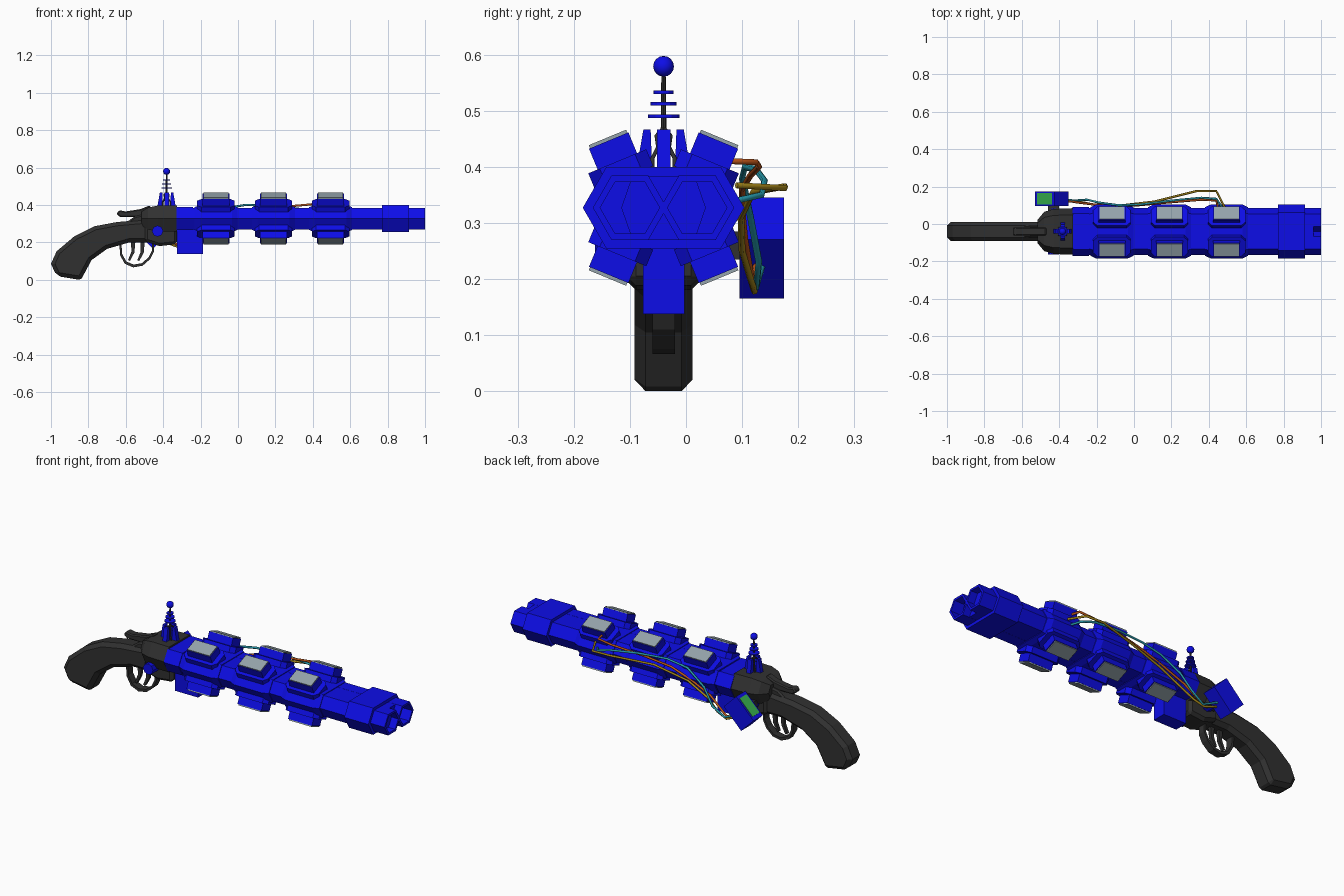
import bpy, bmesh, math
from mathutils import Matrix, Vector

if "Cube" in bpy.data.objects:
    bpy.data.objects.remove(bpy.data.objects["Cube"])

CY, CZ, OFF = -0.04, 0.327, 0.06      # gun axis and barrel spacing


def material(name, rgb):
    m = bpy.data.materials.new(name)
    m.diffuse_color = (*rgb, 1)
    m.use_nodes = True
    m.node_tree.nodes["Principled BSDF"].inputs["Base Color"].default_value = m.diffuse_color
    return m


BLUE = material("blue", (0.004, 0.004, 0.8))
BLACK = material("black", (0.03, 0.03, 0.03))
STEEL = material("steel", (0.3, 0.37, 0.41))
GREEN = material("green", (0.04, 0.45, 0.08))
ORANGE = material("orange", (0.5, 0.09, 0.01))
TEAL = material("teal", (0.02, 0.33, 0.42))
YELLOW = material("yellow", (0.38, 0.24, 0.01))


def finish(name, bm, mat, matrix=None, bevel=0):
    if matrix:
        bm.transform(matrix)
    bmesh.ops.recalc_face_normals(bm, faces=bm.faces)
    me = bpy.data.meshes.new(name)
    bm.to_mesh(me)
    bm.free()
    me.materials.append(mat)
    ob = bpy.data.objects.new(name, me)
    bpy.context.collection.objects.link(ob)
    if bevel:
        mod = ob.modifiers.new("bevel", 'BEVEL')
        mod.width, mod.segments = bevel, 1
        mod.limit_method = 'ANGLE'
        mod.angle_limit = math.radians(50)
    return ob


def loft(name, sections, mat, matrix=None, bevel=0):
    """Skin equal-length loops of 3D points and cap both ends."""
    bm = bmesh.new()
    rings = [[bm.verts.new(p) for p in s] for s in sections]
    for a, b in zip(rings, rings[1:]):
        for i in range(len(a)):
            j = (i + 1) % len(a)
            bm.faces.new((a[i], a[j], b[j], b[i]))
    bm.faces.new(rings[0])
    bm.faces.new(rings[-1])
    return finish(name, bm, mat, matrix, bevel)


def prism(name, pts, half, mat, y=CY, bevel=0):
    """Side profile in x/z, extruded across y."""
    return loft(name, [[(x, y + s, z) for x, z in pts] for s in (-half, half)], mat, None, bevel)


def box(name, lo, hi, mat, matrix=None, bevel=0):
    (a, b, c), (d, e, f) = lo, hi
    return loft(name, [[(a, b, z), (d, b, z), (d, e, z), (a, e, z)] for z in (c, f)], mat, matrix, bevel)


def lathe(name, prof, n, mat, matrix):
    """Spin an (along, radius) profile round the local x axis."""
    bm = bmesh.new()
    vs = [bm.verts.new((h, r, 0)) for h, r in prof]
    es = [bm.edges.new(p) for p in zip(vs, vs[1:])]
    bmesh.ops.spin(bm, geom=vs + es, cent=(0, 0, 0), axis=(1, 0, 0), angle=2 * math.pi, steps=n)
    bmesh.ops.remove_doubles(bm, verts=bm.verts, dist=1e-5)
    return finish(name, bm, mat, matrix)


def twin_hex(x, r, w=1.0, top=1.0):
    """Outline enclosing two side-by-side hexagons."""
    h = r * 0.866
    pts = [(OFF + r, 0), (OFF + r / 2, h), (-OFF - r / 2, h),
           (-OFF - r, 0), (-OFF - r / 2, -h), (OFF + r / 2, -h)]
    return [(x, CY + y * w, CZ + z * top) for y, z in pts]


def wire(name, pts, r, mat, kind='POLY', res=1, cyclic=False):
    cu = bpy.data.curves.new(name, 'CURVE')
    cu.dimensions = '3D'
    cu.bevel_depth, cu.bevel_resolution = r, res
    cu.use_fill_caps = True
    sp = cu.splines.new('POLY')
    sp.points.add(len(pts) - 1)
    for p, co in zip(sp.points, pts):
        p.co = (*co, 1)
    sp.use_cyclic_u = cyclic
    cu.materials.append(mat)
    ob = bpy.data.objects.new(name, cu)
    bpy.context.collection.objects.link(ob)
    return ob


# Twin hexagonal barrels with bores, filler rib and muzzle band
for side, s in (("front", -1), ("back", 1)):
    lathe(f"{side}_barrel", [(-0.33, 0), (-0.33, 0.066), (1, 0.066), (1, 0.053), (0.88, 0.053), (0.88, 0)],
          6, BLUE, Matrix.Translation((0, CY + s * OFF, CZ)))
loft("barrel_filler", [twin_hex(x, 0.0655, 0.6) for x in (-0.33, 0.96)], BLUE)
loft("muzzle_band", [twin_hex(x, 0.084) for x in (0.77, 0.915)], BLUE)
loft("breech_band", [twin_hex(x, 0.07) for x in (-0.33, -0.24)], BLUE)

# Coil clusters: a sleeve and four tilted emitters each, with steel caps
tilt = math.radians(22.5)
for k, x in enumerate((-0.118, 0.19, 0.495)):
    loft(f"coil_sleeve_{k}", [twin_hex(x + d, r) for d, r in
                              ((-0.115, 0.07), (-0.085, 0.084), (0.085, 0.084), (0.115, 0.07))], BLUE)
    for sy in (-1, 1):
        for sz in (-1, 1):
            place = (Matrix.Translation((x, CY, CZ)) @ Matrix.Diagonal((1, sy, sz, 1))
                     @ Matrix.Rotation(-tilt, 4, 'X') @ Matrix.Translation((0, 0.0445, 0)))
            tag = f"{k}_{'back' if sy > 0 else 'front'}_{'top' if sz > 0 else 'bottom'}"
            box("emitter_" + tag, (-0.072, -0.038, 0.03), (0.072, 0.038, 0.148), BLUE, place)
            a, b, c = 0.1, 0.056, 0.022
            rim = [(a, b - c), (a - c, b), (c - a, b), (-a, b - c),
                   (-a, c - b), (c - a, -b), (a - c, -b), (a, c - b)]
            loft("emitter_flange_" + tag, [[(p, q, z) for p, q in rim] for z in (0.076, 0.108)], BLUE, place)
            box("emitter_cap_" + tag, (-0.067, -0.036, 0.14), (0.067, 0.036, 0.154), STEEL, place)

# Receiver, its belly, pivot pin and the power block under the barrels
loft("receiver", [twin_hex(x, 0.08, w, t) for x, w, t in
                  ((-0.515, 0.45, 0.55), (-0.48, 0.75, 0.85), (-0.43, 0.86, 1.0), (-0.325, 0.89, 1.0))], BLACK)
prism("receiver_belly", [(-0.5, 0.32), (-0.5, 0.205), (-0.42, 0.18), (-0.325, 0.19), (-0.325, 0.32)],
      0.064, BLACK, bevel=0.015)
lathe("pivot_pin", [(-0.122, 0), (-0.122, 0.03), (0.122, 0.03), (0.122, 0)], 8, BLUE,
      Matrix.Translation((-0.43, CY, 0.26)) @ Matrix.Rotation(math.pi / 2, 4, 'Z'))
box("power_block", (-0.325, -0.077, 0.138), (-0.187, -0.003, 0.3), BLUE)

# Curved pistol stock
prism("stock", [(-1.0, 0.085), (-0.97, 0.152), (-0.874, 0.233), (-0.767, 0.286), (-0.65, 0.308),
                (-0.46, 0.325), (-0.44, 0.2), (-0.58, 0.2), (-0.7, 0.165), (-0.783, 0.105),
                (-0.835, 0.008), (-0.85, 0.0), (-0.97, 0.02)], 0.052, BLACK, bevel=0.02)

# Thumb lever and tang behind the receiver
prism("thumb_lever", [(-0.65, 0.352), (-0.635, 0.372), (-0.6, 0.365), (-0.52, 0.378), (-0.47, 0.398),
                      (-0.46, 0.33), (-0.55, 0.335), (-0.63, 0.335)], 0.022, BLACK, bevel=0.006)
prism("tang", [(-0.6, 0.305), (-0.55, 0.34), (-0.45, 0.36), (-0.45, 0.3)], 0.035, BLACK, bevel=0.008)

# Trigger guard and two triggers
guard = [(-0.635, 0.2), (-0.63, 0.13), (-0.605, 0.085), (-0.56, 0.066), (-0.51, 0.075),
         (-0.47, 0.11), (-0.45, 0.15), (-0.45, 0.2)]
mid = Vector((-0.54, 0.19))
inner = [mid + (Vector(p) - mid) * 0.88 for p in guard]
prism("trigger_guard", guard + [tuple(p) for p in reversed(inner)], 0.02, BLACK)
for k, x in enumerate((-0.56, -0.51)):
    prism(f"trigger_{k}", [(x - 0.012, 0.21), (x - 0.01, 0.15), (x - 0.028, 0.105), (x - 0.018, 0.1),
                           (x + 0.006, 0.145), (x + 0.012, 0.21)], 0.009, BLACK)

# Antenna: mast, rings, ball, four fins and wire hoops
AX = -0.382
up = Matrix.Translation((AX, CY, 0)) @ Matrix.Rotation(-math.pi / 2, 4, 'Y')
lathe("antenna_mast", [(0.38, 0), (0.38, 0.006), (0.56, 0.004), (0.57, 0)], 8, BLACK, up)
for k, (z, r) in enumerate(((0.49, 0.028), (0.512, 0.023), (0.533, 0.018))):
    lathe(f"antenna_ring_{k}", [(z - 0.003, 0), (z - 0.003, r), (z + 0.003, r), (z + 0.003, 0)], 12, BLUE, up)
ball = lathe("antenna_ball", [(0.579 - 0.0185 * math.cos(math.pi * i / 8),
                               0.0185 * math.sin(math.pi * i / 8)) for i in range(9)], 16, BLUE, up)
for p in ball.data.polygons:
    p.use_smooth = True
for k in range(4):
    turn = Matrix.Translation((AX, CY, 0)) @ Matrix.Rotation(k * math.pi / 2, 4, 'Z')
    fin = [(0.02, 0.385), (0.05, 0.385), (0.036, 0.466), (0.023, 0.466)]
    loft(f"antenna_fin_{k}", [[(x, s * 0.012, z) for x, z in fin] for s in (-1, 1)], BLUE, turn)
    diag = turn @ Matrix.Rotation(math.pi / 4, 4, 'Z')
    wire(f"antenna_hoop_{k}", [diag @ Vector(p) for p in
                               ((0.028, 0, 0.39), (0.028, 0, 0.415), (0.014, 0, 0.435),
                                (0.018, 0, 0.455), (0.002, 0, 0.467))], 0.004, BLACK)

# Control box tilted 45 degrees on the back side, with a green screen
prism("control_box", [(-0.455, 0.165), (-0.35, 0.27), (-0.425, 0.345), (-0.53, 0.24)], 0.0395, BLUE, y=0.135)
prism("control_screen", [(-0.512, 0.25), (-0.435, 0.327), (-0.439, 0.335), (-0.518, 0.256)], 0.03, GREEN, y=0.135)
box("control_box_bracket", (-0.46, 0.04, 0.235), (-0.4, 0.11, 0.285), BLACK)

# Loose cables from the last coil to the control box
wire("orange_cable", [(0.45, 0.08, 0.41), (0.44, 0.125, 0.408), (0.36, 0.13, 0.4), (0.18, 0.115, 0.385),
                      (0.02, 0.1, 0.36), (-0.1, 0.1, 0.32), (-0.22, 0.105, 0.27), (-0.3, 0.115, 0.21),
                      (-0.33, 0.12, 0.19), (-0.4, 0.125, 0.225)], 0.006, ORANGE)
wire("teal_cable", [(0.47, 0.09, 0.34), (0.44, 0.135, 0.35), (0.36, 0.14, 0.375), (0.2, 0.125, 0.395),
                    (0.04, 0.105, 0.4), (-0.08, 0.1, 0.38), (-0.19, 0.115, 0.31), (-0.25, 0.13, 0.23),
                    (-0.32, 0.125, 0.185), (-0.4, 0.135, 0.22)], 0.006, TEAL)
wire("yellow_cable", [(0.484, 0.09, 0.367), (0.44, 0.176, 0.362), (0.334, 0.176, 0.365), (0.11, 0.12, 0.355),
                      (-0.08, 0.098, 0.31), (-0.2, 0.1, 0.25), (-0.27, 0.115, 0.2), (-0.33, 0.122, 0.178),
                      (-0.41, 0.115, 0.21)], 0.006, YELLOW)
